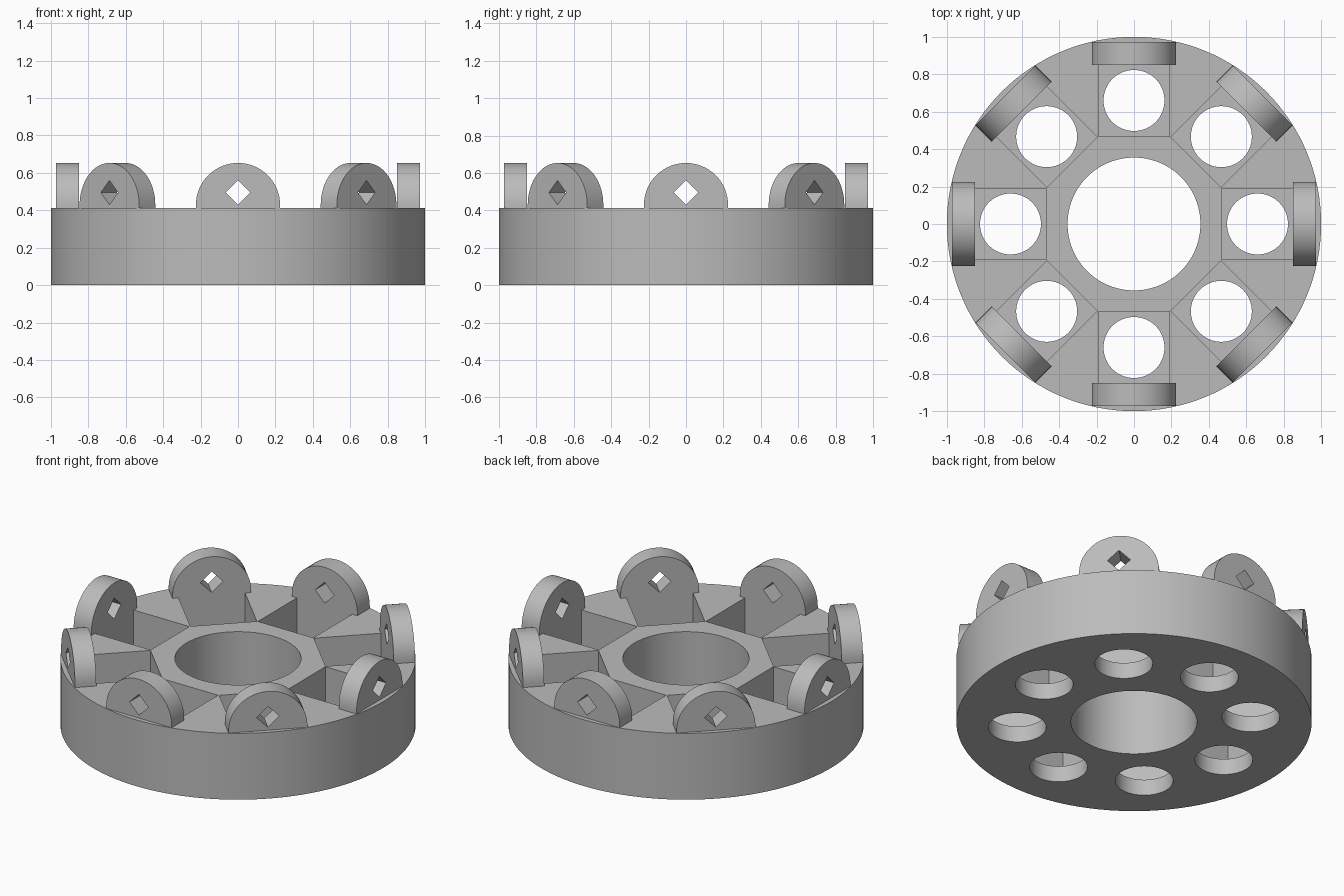
import bpy, bmesh
from math import pi, cos, sin
from mathutils import Matrix, Vector

if "Cube" in bpy.data.objects:
    bpy.data.objects.remove(bpy.data.objects["Cube"])

COUNT = 8
HEIGHT = 0.412
FLOOR = 0.1

grey = bpy.data.materials.new("plain grey")
grey.use_nodes = True
colour = (0.5, 0.5, 0.5, 1)
grey.diffuse_color = colour
grey.node_tree.nodes["Principled BSDF"].inputs["Base Color"].default_value = colour


def prism(bm, outline, offset, matrix=Matrix()):
    """Extrude a closed outline of 3D points along an offset."""
    base = bm.faces.new([bm.verts.new(matrix @ Vector(p)) for p in outline])
    new = bmesh.ops.extrude_face_region(bm, geom=[base], use_keep_orig=True)["geom"]
    moved = [v for v in new if isinstance(v, bmesh.types.BMVert)]
    bmesh.ops.translate(bm, verts=moved, vec=matrix.to_3x3() @ Vector(offset))


def circle(radius, z, sides, y=0):
    return [(radius * cos(2 * pi * i / sides), y + radius * sin(2 * pi * i / sides), z)
            for i in range(sides)]


def finish(name, bm):
    bmesh.ops.recalc_face_normals(bm, faces=bm.faces)
    mesh = bpy.data.meshes.new(name)
    bm.to_mesh(mesh)
    bm.free()
    obj = bpy.data.objects.new(name, mesh)
    bpy.context.collection.objects.link(obj)
    mesh.materials.append(grey)
    return obj


def cut(target, cutter):
    """Subtract the cutter, then discard it."""
    mod = target.modifiers.new("cut", 'BOOLEAN')
    mod.operation, mod.solver, mod.object = 'DIFFERENCE', 'EXACT', cutter
    select(target)
    bpy.ops.object.modifier_apply(modifier=mod.name)
    bpy.data.objects.remove(cutter)


def select(obj):
    bpy.ops.object.select_all(action='DESELECT')
    obj.select_set(True)
    bpy.context.view_layer.objects.active = obj


turns = [Matrix.Rotation(2 * pi * i / COUNT, 4, 'Z') for i in range(COUNT)]

# Round body
bm = bmesh.new()
prism(bm, circle(1, 0, 128), (0, 0, HEIGHT))
body = finish("round_body", bm)

# Square pockets, and the bore through the middle
bm = bmesh.new()
prism(bm, circle(0.355, -0.1, 96), (0, 0, 1))
for turn in turns:
    prism(bm, [(-0.19, 0.467, FLOOR), (0.19, 0.467, FLOOR),
               (0.19, 0.85, FLOOR), (-0.19, 0.85, FLOOR)], (0, 0, 1), turn)
cut(body, finish("pocket_cutter", bm))

# Round holes through the pocket floors
bm = bmesh.new()
for turn in turns:
    prism(bm, circle(0.163, -0.1, 64, y=0.66), (0, 0, 0.25), turn)
cut(body, finish("hole_cutter", bm))

# Upright rounded lugs around the rim
R, CENTRE, INNER, THICK = 0.225, 0.428, 0.85, 0.122
bm = bmesh.new()
arch = [(-R, INNER, HEIGHT), (R, INNER, HEIGHT)]
arch += [(R * cos(pi * i / 32), INNER, CENTRE + R * sin(pi * i / 32)) for i in range(33)]
for turn in turns:
    prism(bm, arch, (0, THICK, 0), turn)
lugs = finish("rim_lugs", bm)

# Diamond openings in the lugs
bm = bmesh.new()
D, MID = 0.065, 0.495
for turn in turns:
    prism(bm, [(-D, 0.8, MID), (0, 0.8, MID + D), (D, 0.8, MID), (0, 0.8, MID - D)],
          (0, 0.3, 0), turn)
cut(lugs, finish("diamond_cutter", bm))

for obj in (body, lugs):
    select(obj)
    bpy.ops.object.shade_smooth_by_angle(angle=pi / 6)
